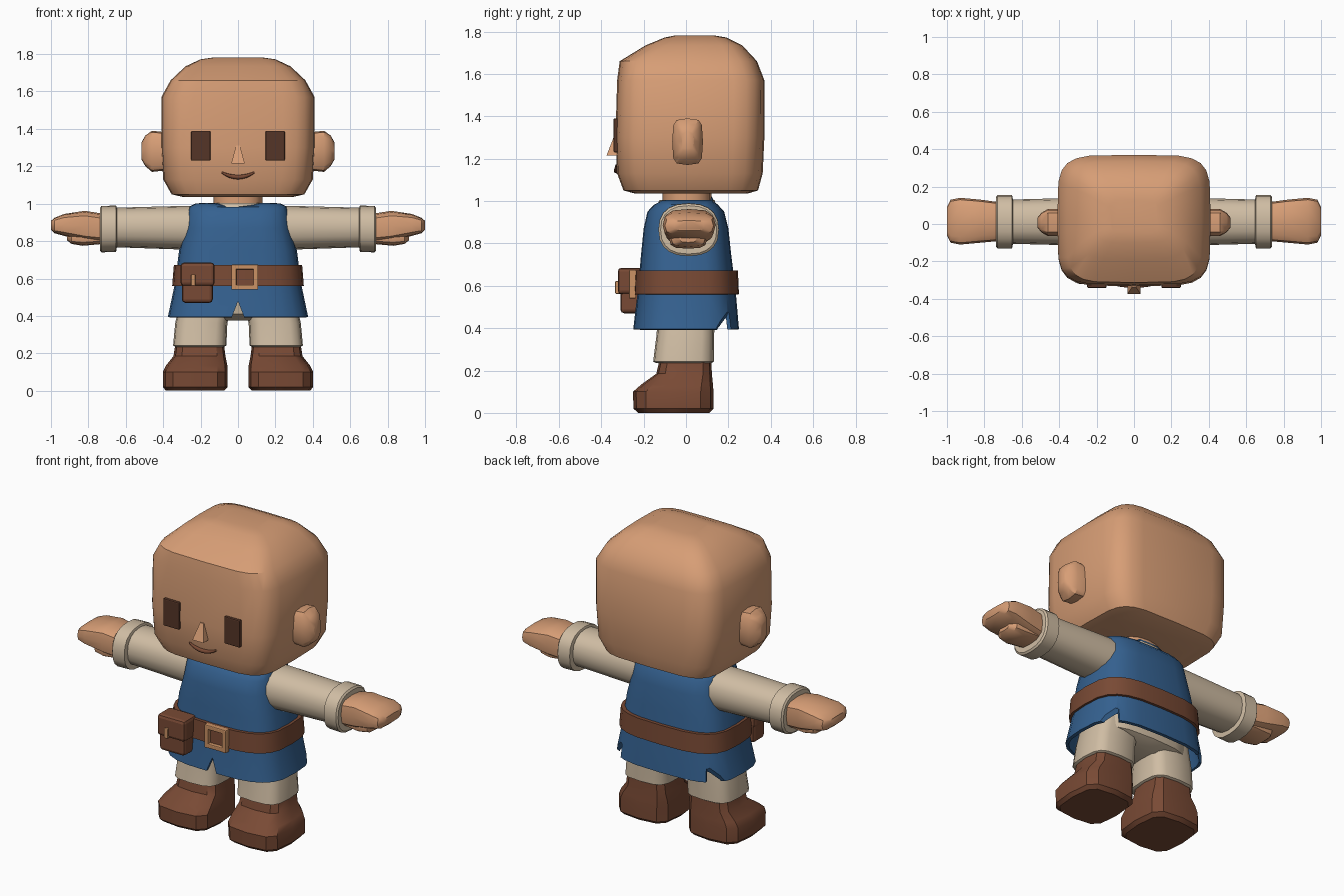
import bpy, bmesh, math
from mathutils import Vector

cube = bpy.data.objects.get("Cube")
if cube:
    bpy.data.objects.remove(cube, do_unlink=True)


def material(name, rgb):
    m = bpy.data.materials.new(name)
    m.use_nodes = True
    m.diffuse_color = (*rgb, 1)
    m.node_tree.nodes["Principled BSDF"].inputs["Base Color"].default_value = (*rgb, 1)
    return m


skin = material("skin", (.68, .34, .18))
cream = material("cream cloth", (.63, .51, .37))
blue = material("blue cloth", (.035, .12, .28))
leather = material("brown leather", (.19, .068, .035))
dark = material("dark brown", (.09, .035, .02))
tan = material("tan buckle", (.6, .29, .13))


def finish(name, bm, mat):
    bmesh.ops.recalc_face_normals(bm, faces=bm.faces)
    me = bpy.data.meshes.new(name)
    bm.to_mesh(me)
    bm.free()
    ob = bpy.data.objects.new(name, me)
    bpy.context.collection.objects.link(ob)
    me.materials.append(mat)
    return ob


def activate(ob):
    bpy.ops.object.select_all(action='DESELECT')
    ob.select_set(True)
    bpy.context.view_layer.objects.active = ob


def modify(ob, kind, **settings):
    mod = ob.modifiers.new(kind.title(), kind)
    for key, value in settings.items():
        setattr(mod, key, value)
    activate(ob)
    bpy.ops.object.modifier_apply(modifier=mod.name)


def shade(ob, angle=32):
    activate(ob)
    bpy.ops.object.shade_smooth_by_angle(angle=math.radians(angle))


def loft(name, mat, rings, n=16, p=3, axis="z", caps=True, mirror=False):
    """Rings are (position, a0, a1, b0, b1) joined as rounded-box sections."""
    bm = bmesh.new()
    loops = []
    for t, a0, a1, b0, b1 in rings:
        loop = []
        for i in range(n):
            ang = math.tau * i / n
            c, s = round(math.cos(ang), 6), round(math.sin(ang), 6)
            a = (a0 + a1) / 2 + (a1 - a0) / 2 * math.copysign(abs(c) ** (2 / p), c)
            b = (b0 + b1) / 2 + (b1 - b0) / 2 * math.copysign(abs(s) ** (2 / p), s)
            loop.append(bm.verts.new((a, b, t) if axis == "z" else (t, a, b)))
        loops.append(loop)
    for lo, hi in zip(loops, loops[1:]):
        for i in range(n):
            j = (i + 1) % n
            bm.faces.new((lo[i], lo[j], hi[j], hi[i]))
    if caps:
        bm.faces.new(loops[0])
        bm.faces.new(loops[-1])
    ob = finish(name, bm, mat)
    if mirror:
        modify(ob, 'MIRROR')
    shade(ob)
    return ob


def box(name, mat, x, y, z, bevel=0.0, taper=1.0, mirror=False):
    bm = bmesh.new()
    bmesh.ops.create_cube(bm, size=1)
    for v in bm.verts:
        k = taper if v.co.z > 0 else 1
        v.co = Vector([(lo + hi) / 2 + f * (hi - lo) * q for f, (lo, hi), q in
                       zip(v.co, (x, y, z), (k, 1, 1))])
    if bevel:
        bmesh.ops.bevel(bm, geom=bm.edges[:], offset=bevel, segments=2,
                        profile=.5, affect='EDGES')
    ob = finish(name, bm, mat)
    if mirror:
        modify(ob, 'MIRROR')
    return ob


# Head, ears and neck
loft("head", skin, [
    (1.035, -.29, .29, -.24, .29), (1.05, -.355, .355, -.295, .34),
    (1.13, -.4, .4, -.325, .362), (1.3, -.41, .41, -.333, .37),
    (1.57, -.41, .41, -.325, .37), (1.66, -.36, .36, -.313, .335),
    (1.735, -.28, .28, -.19, .265), (1.772, -.2, .2, -.1, .19),
    (1.782, -.13, .13, -.05, .13)], n=24, p=5)
loft("ears", skin, [
    (.37, -.065, .08, 1.18, 1.38), (.46, -.065, .08, 1.17, 1.39),
    (.495, -.045, .06, 1.2, 1.365), (.515, -.02, .035, 1.235, 1.33)],
    n=12, p=4, axis="x", mirror=True)
loft("neck", skin, [(.95, -.13, .13, -.11, .12), (1.07, -.13, .13, -.11, .12)], p=2.3)

# Face
box("eyes", dark, (.147, .25), (-.342, -.3), (1.23, 1.39), .006, mirror=True)
nose = box("nose", skin, (-.036, .036), (-.375, -.31), (1.215, 1.31), taper=.3)
for v in nose.data.vertices:
    if v.co.z > 1.3 and v.co.y < -.35:
        v.co.y = -.338
curve = bpy.data.curves.new("mouth", 'CURVE')
curve.dimensions = '3D'
curve.bevel_depth = .012
curve.bevel_resolution = 2
line = curve.splines.new('POLY')
line.points.add(8)
for i, pt in enumerate(line.points):
    u = i / 4 - 1
    pt.co = (.088 * u, -.329, 1.142 + .026 * u * u, 1)
    pt.radius = 1 - .6 * u * u
curve.materials.append(leather)
mouth = bpy.data.objects.new("mouth", curve)
bpy.context.collection.objects.link(mouth)

# Shirt, sleeves, cuffs and hands
loft("shirt_collar", cream, [(.88, -.2, .2, -.16, .16), (.95, -.19, .19, -.15, .15),
                             (1.005, -.14, .14, -.125, .135)], n=24, p=2.4)
loft("sleeves", cream, [(.2, -.115, .14, .75, .99), (.3, -.115, .14, .755, .988),
                        (.68, -.105, .13, .768, .978)], p=2.3, axis="x", mirror=True)
loft("cuffs", cream, [
    (.648, -.11, .135, .765, .98), (.652, -.13, .155, .742, .99),
    (.73, -.13, .155, .74, .988), (.738, -.12, .145, .75, .978),
    (.738, -.09, .115, .78, .95)], n=20, p=2.4, axis="x", mirror=True)
loft("hands", skin, [
    (.71, -.09, .115, .79, .945), (.82, -.1, .13, .8, .962),
    (.93, -.11, .14, .828, .945), (.98, -.1, .13, .842, .925),
    (1.0, -.06, .09, .86, .908)], n=12, p=3.5, axis="x", mirror=True)
loft("thumbs", skin, [
    (.72, -.07, .095, .785, .87), (.83, -.08, .1, .775, .87),
    (.89, -.07, .09, .785, .86), (.915, -.03, .05, .805, .84)],
    n=12, p=3, axis="x", mirror=True)

# Tunic with a scooped neckline and slit hem
tunic = loft("tunic", blue, [
    (.395, -.375, .375, -.25, .25), (.57, -.338, .338, -.228, .235),
    (.75, -.315, .315, -.212, .213), (.87, -.283, .283, -.2, .2),
    (.95, -.272, .272, -.182, .18), (.983, -.262, .262, -.15, .15),
    (1.002, -.225, .225, -.125, .125), (1.004, -.15, .15, -.12, .13)],
    n=24, p=3.2, caps=False)
for v in tunic.data.vertices:
    if v.co.z > 1 and v.co.y < -.08 and abs(v.co.x) < .12:
        v.co.z -= .034 * (1 - abs(v.co.x) / .12)
modify(tunic, 'SOLIDIFY', thickness=.018, offset=-1)
for x, y, turn in ((0, -.24, 0), (.35, .175, 1.25), (-.35, .175, -1.25)):
    cutter = box("slit_cutter", blue, (-.042, .042), (-.08, .08), (.37, .475), taper=.03)
    cutter.location = (x, y, 0)
    cutter.rotation_euler.z = turn
    cutter.hide_render = True
    bpy.context.view_layer.update()
    modify(tunic, 'BOOLEAN', object=cutter, operation='DIFFERENCE', solver='EXACT')
    bpy.data.objects.remove(cutter, do_unlink=True)
shade(tunic)

# Belt, buckle and pouch
belt = loft("belt", leather, [(.56, -.352, .352, -.245, .25), (.672, -.343, .343, -.24, .245)],
            n=24, p=3.2, caps=False)
modify(belt, 'SOLIDIFY', thickness=.025, offset=-1)
shade(belt)
for x in (-.035, .082):
    box("buckle_side", tan, (x, x + .026), (-.268, -.235), (.54, .675), .005)
for z in (.54, .649):
    box("buckle_bar", tan, (-.03, .104), (-.266, -.235), (z, z + .026), .005)
box("pouch", leather, (-.3, -.135), (-.31, -.2), (.47, .66), .018)
box("pouch_flap", leather, (-.307, -.125), (-.322, -.2), (.56, .685), .018)
box("pouch_clasp", tan, (-.25, -.228), (-.334, -.3), (.562, .622), .004)

# Trousers and boots
loft("hips", cream, [(.375, -.14, .14, -.09, .1), (.41, -.3, .3, -.15, .16),
                     (.56, -.3, .3, -.18, .18)])
loft("trouser_legs", cream, [
    (.235, .075, .335, -.14, .12), (.242, .062, .347, -.155, .132),
    (.36, .057, .336, -.14, .133), (.48, .03, .31, -.13, .135)],
    n=16, p=3.5, mirror=True)
loft("boots", leather, [
    (0, .075, .385, -.225, .11), (.02, .055, .402, -.248, .13),
    (.1, .055, .402, -.25, .13), (.135, .057, .385, -.21, .127),
    (.185, .067, .345, -.14, .122), (.25, .075, .335, -.125, .12)],
    n=12, p=3.6, mirror=True)
